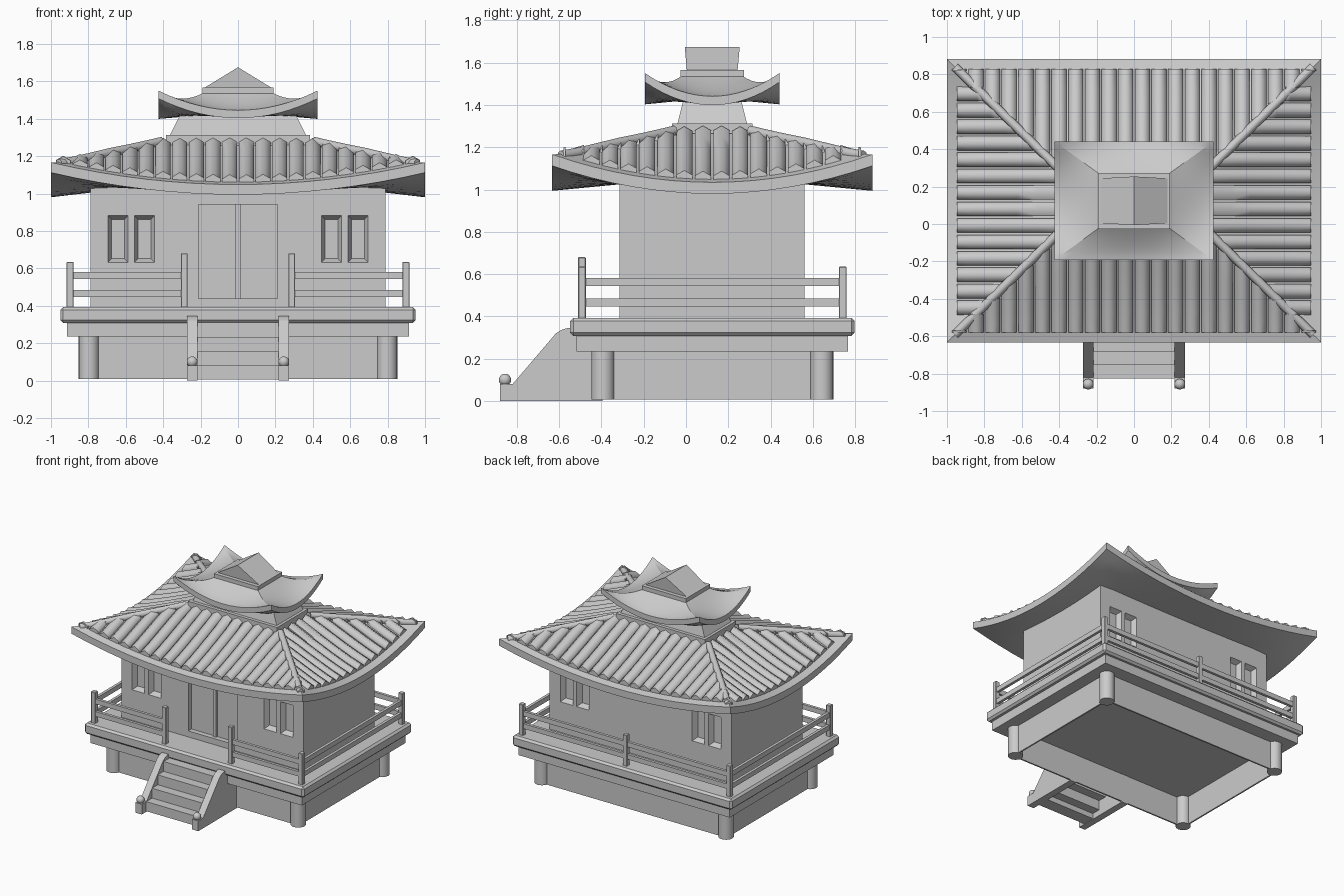
import bpy, bmesh, math

if "Cube" in bpy.data.objects:
    bpy.data.objects.remove(bpy.data.objects["Cube"])

CY = 0.124  # building centre line in y


def finish(name, bm, smooth=None, bevel=0):
    bmesh.ops.remove_doubles(bm, verts=bm.verts, dist=1e-5)
    bmesh.ops.recalc_face_normals(bm, faces=bm.faces)
    me = bpy.data.meshes.new(name)
    bm.to_mesh(me)
    bm.free()
    ob = bpy.data.objects.new(name, me)
    bpy.context.collection.objects.link(ob)
    if bevel:
        m = ob.modifiers.new("bevel", 'BEVEL')
        m.width, m.segments = bevel, 1
    if smooth:
        bpy.ops.object.select_all(action='DESELECT')
        ob.select_set(True)
        bpy.context.view_layer.objects.active = ob
        bpy.ops.object.shade_smooth_by_angle(angle=math.radians(smooth))
    return ob


def loft(bm, rings):
    """Closed skin through a list of equal-length point rings."""
    vs = [[bm.verts.new(p) for p in r] for r in rings]
    n = len(vs[0])
    for a, b in zip(vs, vs[1:]):
        for i in range(n):
            bm.faces.new((a[i], a[(i + 1) % n], b[(i + 1) % n], b[i]))
    bm.faces.new(vs[0])
    bm.faces.new(vs[-1])


def rect(x0, x1, y0, y1, z):
    return [(x0, y0, z), (x1, y0, z), (x1, y1, z), (x0, y1, z)]


def add_box(bm, x0, x1, y0, y1, z0, z1):
    loft(bm, [rect(x0, x1, y0, y1, z0), rect(x0, x1, y0, y1, z1)])


def boxes(name, items, bevel=0):
    bm = bmesh.new()
    for b in items:
        add_box(bm, *b)
    return finish(name, bm, bevel=bevel)


# --- roofs: curved four-sided shells with lifted corners
MAIN = dict(h=(1.0, 0.757), i=(0.40, 0.17), zm=1.048, lift=0.118, zt=1.266, th=0.054, zin=1.05,
            p=1.2, q=1, ql=3.5, dip=0.014)
UPPER = dict(h=(0.425, 0.317), i=(0.18, 0.14), zm=1.445, lift=0.105, zt=1.54, th=0.042, zin=1.42,
             p=1.4, q=2, ql=3.5, dip=0.004)


def top_z(r, s, t):
    return r['zm'] + (r['zt'] - r['zm']) * t ** r['p'] + r['lift'] * s * s * (1 - t) ** r['q']


def low_z(r, s, t):
    b = r['zm'] - r['th']
    return b + (r['zin'] - b) * t + r['lift'] * s * s * (1 - t) ** r['ql']


def roof_point(r, axis, sign, s, t, zf):
    half = [r['h'][k] + (r['i'][k] - r['h'][k]) * t for k in (0, 1)]
    x, y = (s * half[0], sign * half[1]) if axis == 0 else (sign * half[0], s * half[1])
    # side eaves sag slightly deeper than front and back
    return (x, CY + y, zf(r, s, t) - axis * r['dip'] * (1 - s * s) * (1 - t))


def roof(name, r, ns=16, nt=8):
    bm = bmesh.new()
    for axis in (0, 1):
        for sign in (-1, 1):
            sheets = []
            for zf in (top_z, low_z):
                g = [[bm.verts.new(roof_point(r, axis, sign, -1 + 2 * i / ns, j / nt, zf))
                      for i in range(ns + 1)] for j in range(nt + 1)]
                sheets.append(g)
                for j in range(nt):
                    for i in range(ns):
                        bm.faces.new((g[j][i], g[j][i + 1], g[j + 1][i + 1], g[j + 1][i]))
            a, b = sheets
            for j in (0, nt):
                for i in range(ns):
                    bm.faces.new((a[j][i], a[j][i + 1], b[j][i + 1], b[j][i]))
    return finish(name, bm, smooth=30)


roof("main_roof", MAIN)
roof("upper_roof", UPPER)


# --- tile rolls on the main roof
def tiles(name, axis, count, pitch, rad):
    bm = bmesh.new()
    H, I = MAIN['h'], MAIN['i']
    for sign in (-1, 1):
        for k in range(count):
            u = (k - (count - 1) / 2) * pitch
            t1 = min(0.99, (H[axis] - abs(u)) / (H[axis] - I[axis]))
            t0 = 0.09
            if t1 < t0 + 0.015:
                continue
            rings = []
            for j in range(6):
                t = t0 + (t1 - t0) * j / 5
                s = u / (H[axis] + (I[axis] - H[axis]) * t)
                x, y, z = roof_point(MAIN, axis, sign, s, t, top_z)
                z -= 0.005 + 0.008 * s * s
                ring = []
                for a in range(6):
                    ang = math.pi / 2 + a * math.pi / 3
                    d, e = rad * math.cos(ang), rad * math.sin(ang)
                    ring.append((x + d, y, z + e) if axis == 0 else (x, y + d, z + e))
                rings.append(ring)
            loft(bm, rings)
    return finish(name, bm, smooth=62)


tiles("front_back_tiles", 0, 22, 0.089, 0.046)
tiles("side_tiles", 1, 14, 0.088, 0.044)

# --- hip ridges on the four diagonals
bm = bmesh.new()
for sx in (-1, 1):
    for sy in (-1, 1):
        rings = []
        for j in range(9):
            t = 0.07 + 0.91 * j / 8
            x, y, z = roof_point(MAIN, 0, sy, sx, t, top_z)
            z += -0.012 + 0.05 * min(t, 0.5)
            rings.append([(x + 0.024 * math.cos(a) * 0.707, y - sx * sy * 0.024 * math.cos(a) * 0.707,
                           z + 0.026 * math.sin(a)) for a in [k * math.pi / 4 for k in range(8)]])
        loft(bm, rings)
finish("hip_ridges", bm, smooth=50)

# --- neck between the roofs, and top gable cap
boxes("neck_plate", [(-0.385, 0.385, CY - 0.19, CY + 0.19, 1.24, 1.313)])
bm = bmesh.new()
loft(bm, [rect(-0.365, 0.365, CY - 0.165, CY + 0.165, 1.31), rect(-0.305, 0.305, CY - 0.135, CY + 0.135, 1.43)])
finish("neck", bm)
boxes("cap_plate", [(-0.19, 0.19, CY - 0.15, CY + 0.15, 1.535, 1.566)])
bm = bmesh.new()
loft(bm, [[(-0.18, CY + s * 0.12, 1.565), (0.18, CY + s * 0.12, 1.565), (0, CY + s * 0.13, 1.675)] for s in (-1, 1)])
finish("gable_cap", bm)

# --- walls with recessed windows and door
FY, BY = -0.315, 0.56
walls = boxes("walls", [(-0.788, 0.788, FY, BY, 0.37, 1.05)])
bm = bmesh.new()


def xz(x0, x1, z0, z1, y):
    return [(x0, y, z0), (x1, y, z0), (x1, y, z1), (x0, y, z1)]


for face, out in ((FY, -1), (BY, 1)):
    for cx in (-0.642, -0.5, 0.5, 0.642):
        rings = []
        for d, inset in ((-0.01, -0.005), (0.04, 0.02)):
            w, h = 0.054 - inset, 0.125 - inset
            rings.append(xz(cx - w, cx + w, 0.757 - h, 0.757 + h, face - out * d))
        loft(bm, rings)
add_box(bm, -0.21, 0.21, FY - 0.02, FY + 0.04, 0.44, 0.94)
cutter = finish("opening_cutter", bm)
cutter.hide_render = True
m = walls.modifiers.new("openings", 'BOOLEAN')
m.operation, m.object, m.solver = 'DIFFERENCE', cutter, 'EXACT'
bpy.ops.object.select_all(action='DESELECT')
bpy.context.view_layer.objects.active = walls
walls.select_set(True)
bpy.ops.object.modifier_apply(modifier="openings")
bpy.data.objects.remove(cutter)
boxes("door_center_strip", [(-0.013, 0.013, FY + 0.025, FY + 0.045, 0.44, 0.94)])

# --- deck, beam, columns and skirt panels
boxes("deck", [(-0.95, 0.95, -0.548, 0.798, 0.308, 0.393)], bevel=0.015)
boxes("deck_beam", [(-0.915, 0.915, -0.518, 0.766, 0.235, 0.32)])
CX, C0, C1 = 0.797, -0.393, 0.642
bm = bmesh.new()
for x in (-CX, CX):
    for y in (C0, C1):
        loft(bm, [[(x + 0.055 * math.cos(k * math.pi / 10), y + 0.055 * math.sin(k * math.pi / 10), z)
                   for k in range(20)] for z in (0.008, 0.25)])
finish("columns", bm, smooth=30)
T = 0.006
boxes("skirt_panels", [(-CX, CX, y - T, y + T, 0.008, 0.25) for y in (C0 - 0.01, C1 + 0.01)]
      + [(x - T, x + T, C0, C1, 0.008, 0.25) for x in (-CX - 0.01, CX + 0.01)])

# --- railing posts and rails
PX, P0, P1, W = 0.898, -0.492, 0.741, 0.018
posts = [(x, y, 0.635) for x in (-PX, PX) for y in (P0, P1)]
posts += [(-0.287, P0, 0.68), (0.287, P0, 0.68), (0, P1, 0.635)]
boxes("railing_posts", [(x - W, x + W, y - W, y + W, 0.38, z) for x, y, z in posts], bevel=0.003)
rails = []
for z in (0.446, 0.543):
    z1, w = z + 0.038, 0.011
    rails += [(-PX, -0.287, P0 - w, P0 + w, z, z1), (0.287, PX, P0 - w, P0 + w, z, z1),
              (-PX, PX, P1 - w, P1 + w, z, z1)]
    rails += [(x - w, x + w, P0, P1, z, z1) for x in (-PX, PX)]
boxes("rails", rails)

# --- stairs with side stringers and ball ends
prof = [(-0.88, 0), (-0.88, 0.08), (-0.82, 0.08), (-0.615, 0.32), (-0.59, 0.336), (-0.56, 0.345), (-0.395, 0.345), (-0.395, 0)]
bm = bmesh.new()
for s in (-1, 1):
    loft(bm, [[(s * x, y, z) for y, z in prof] for x in (0.217, 0.272)])
finish("stair_stringers", bm)
boxes("stair_treads", [(-0.22, 0.22, -0.825 + 0.072 * k, -0.725 + 0.072 * k, max(0.005, 0.077 * k - 0.03), 0.08 + 0.077 * k)
                       for k in range(4)])
bm = bmesh.new()
for s in (-1, 1):
    g = bmesh.ops.create_uvsphere(bm, u_segments=16, v_segments=10, radius=0.029)
    bmesh.ops.translate(bm, verts=g['verts'], vec=(s * 0.245, -0.856, 0.1))
finish("stair_balls", bm, smooth=40)
